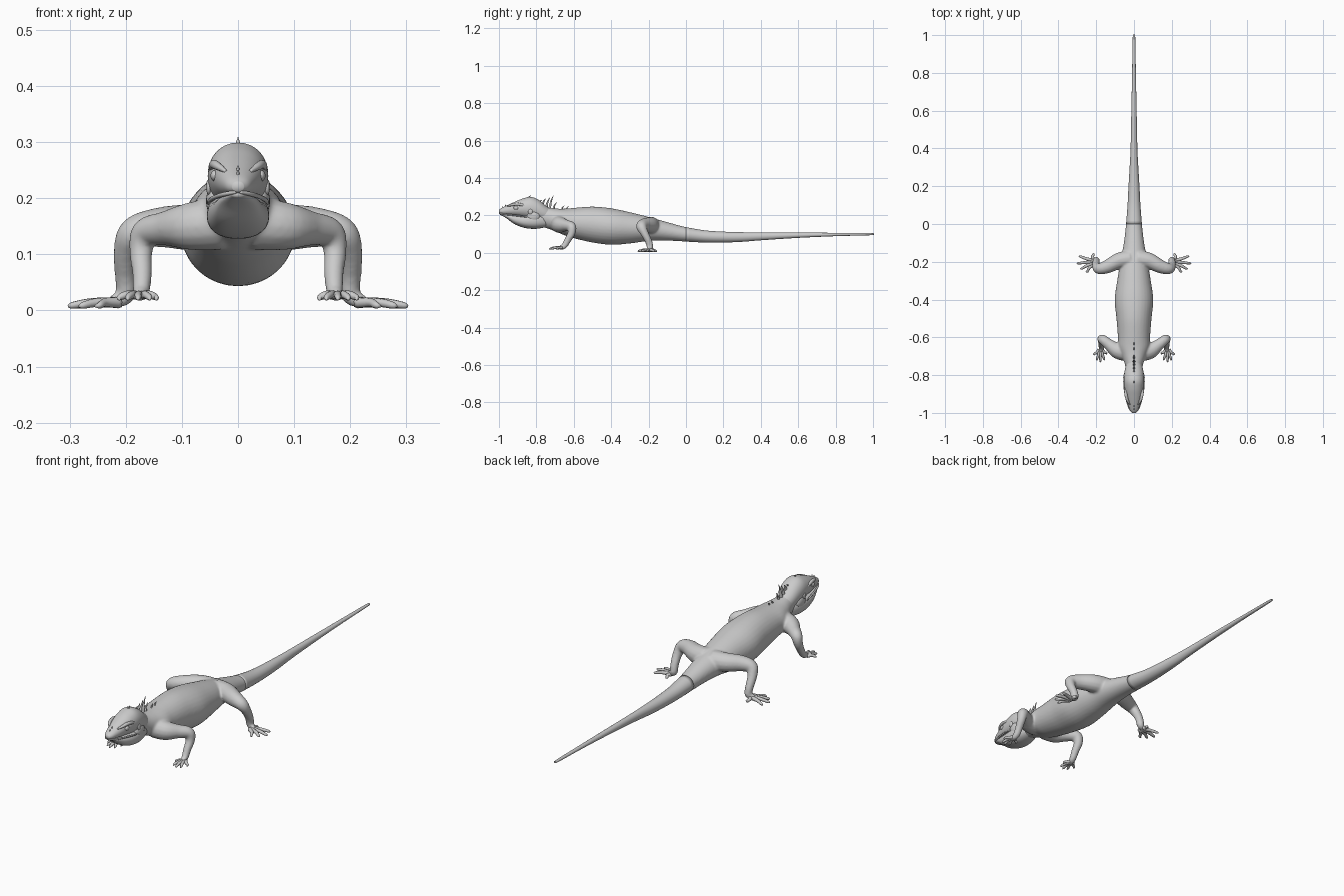
import bpy, bmesh, math
from mathutils import Vector


def smooth_path(pts, n):
    """Catmull-Rom interpolation of equal-length tuples."""
    out = []
    for i in range(len(pts) - 1):
        p0, p1, p2, p3 = pts[max(i - 1, 0)], pts[i], pts[i + 1], pts[min(i + 2, len(pts) - 1)]
        for k in range(n):
            t = k / n
            out.append([0.5 * (2 * b + (c - a) * t + (2 * a - 5 * b + 4 * c - d) * t * t
                               + (3 * b - a - 3 * c + d) * t ** 3)
                        for a, b, c, d in zip(p0, p1, p2, p3)])
    out.append(list(pts[-1]))
    return out


def skin(name, rings):
    """Bridge closed rings of points into a capped smooth mesh."""
    bm = bmesh.new()
    loops = [[bm.verts.new(p) for p in r] for r in rings]
    for a, b in zip(loops, loops[1:]):
        for i in range(len(a)):
            j = (i + 1) % len(a)
            bm.faces.new((a[i], a[j], b[j], b[i]))
    bm.faces.new(loops[0])
    bm.faces.new(loops[-1])
    bmesh.ops.recalc_face_normals(bm, faces=bm.faces)
    for f in bm.faces:
        f.smooth = True
    me = bpy.data.meshes.new(name)
    bm.to_mesh(me)
    bm.free()
    ob = bpy.data.objects.new(name, me)
    bpy.context.collection.objects.link(ob)
    return ob


def loft(name, sections, power=1.0, n=5, sides=32):
    """Sections along y: (y, half width, top z, bottom z)."""
    rings = []
    for y, w, top, bot in smooth_path(sections, n):
        c, h, ring = (top + bot) / 2, (top - bot) / 2, []
        for i in range(sides):
            a = 2 * math.pi * i / sides
            u, v = math.cos(a), math.sin(a)
            ring.append((w * math.copysign(abs(u) ** power, u), y,
                         c + h * math.copysign(abs(v) ** power, v)))
        rings.append(ring)
    return skin(name, rings)


def tube(name, pts, side=1, n=5, sides=14):
    """Round limb through (x, y, z, radius) points, mirrored by side."""
    path = smooth_path(pts, n)
    pos = [Vector((p[0] * side, p[1], p[2])) for p in path]
    rings, ref = [], Vector((0.1, 0.2, 1))
    for i, p in enumerate(pos):
        t = (pos[min(i + 1, len(pos) - 1)] - pos[max(i - 1, 0)]).normalized()
        ref = (ref - t * ref.dot(t)).normalized()
        other = t.cross(ref)
        rings.append([p + path[i][3] * (math.cos(a) * ref + math.sin(a) * other)
                      for a in (2 * math.pi * k / sides for k in range(sides))])
    return skin(name, rings)


def ball(name, loc, scale):
    bpy.ops.mesh.primitive_uv_sphere_add(segments=20, ring_count=12, radius=1, location=loc)
    ob = bpy.context.object
    ob.name, ob.scale = name, scale
    for f in ob.data.polygons:
        f.use_smooth = True
    return ob


# Trunk from neck to tail root
TAIL = [(0.0, .042, .137, .060), (0.1, .034, .120, .055)]
body = loft("body", [
    (-.80, .040, .270, .145), (-.75, .046, .245, .133), (-.70, .064, .237, .115),
    (-.65, .083, .236, .094), (-.60, .085, .240, .078), (-.50, .093, .247, .055),
    (-.40, .102, .238, .043), (-.30, .089, .217, .050), (-.20, .072, .192, .063),
    (-.10, .054, .164, .065)] + TAIL)

# Tail
loft("tail", TAIL + [
    (.2, .029, .113, .055), (.3, .023, .110, .059), (.4, .018, .109, .067),
    (.6, .014, .108, .080), (.8, .010, .107, .089), (.985, .007, .106, .094),
    (1.0, .003, .103, .097)], n=4, sides=24)

limbs = []
for s, tag in ((1, "left"), (-1, "right")):
    # Legs with palms, later fused into the trunk
    limbs.append(tube("front_leg_" + tag, [
        (.03, -.68, .155, .048), (.085, -.672, .150, .043), (.13, -.640, .146, .031),
        (.165, -.612, .138, .026), (.173, -.612, .105, .021), (.171, -.632, .068, .018),
        (.172, -.650, .038, .016), (.175, -.668, .028, .013), (.177, -.682, .025, .009)], s))
    limbs.append(tube("hind_leg_" + tag, [
        (.02, -.185, .145, .048), (.08, -.195, .148, .043), (.14, -.225, .148, .036),
        (.185, -.237, .138, .029), (.200, -.222, .105, .022), (.201, -.200, .062, .019),
        (.200, -.192, .030, .018), (.214, -.196, .018, .014), (.232, -.202, .014, .010)], s))
    # Fingers
    for i, (x, y) in enumerate([(.146, -.690), (.158, -.722), (.178, -.732),
                                (.196, -.722), (.211, -.695)]):
        bx = .168 + .0045 * i
        tube(f"finger_{tag}_{i}", [
            (bx, -.664, .027, .008), ((bx + x) / 2, (y - .668) / 2, .028, .007),
            (x, y + .008, .023, .0055), (x, y, .019, .0015)], s, 4, 8)
    # Toes
    for i, (x, y) in enumerate([(.255, -.252), (.284, -.236), (.303, -.208),
                                (.292, -.172), (.222, -.160)]):
        by = -.212 + .006 * i
        tube(f"toe_{tag}_{i}", [
            (.212, by, .014, .010), ((.218 + x) / 2, (by + y) / 2, .014, .008),
            (x - .008, y, .009, .006), (x, y, .007, .0015)], s, 4, 8)
    # Eye, brow, ear, nostril, cheek and back-of-head bulge
    ball("eye_" + tag, (s * .041, -.908, .240), (.008, .014, .010))
    tube("brow_" + tag, [(.022, -.955, .248, .003), (.036, -.93, .257, .007),
                         (.043, -.90, .260, .008), (.046, -.87, .254, .006),
                         (.046, -.85, .245, .002)], s)
    ball("ear_" + tag, (s * .052, -.832, .220), (.005, .012, .014))
    ball("nostril_" + tag, (s * .015, -.985, .222), (.004, .005, .004))
    ball("cheek_" + tag, (s * .040, -.815, .195), (.017, .035, .030))
    tube("lip_" + tag, [(.004, -.998, .211, .003), (.024, -.978, .207, .004),
                        (.040, -.93, .202, .004), (.050, -.88, .196, .004),
                        (.053, -.85, .190, .002)], s)

# Fuse trunk and legs with soft joints
bpy.ops.object.select_all(action='DESELECT')
for ob in limbs + [body]:
    ob.select_set(True)
bpy.context.view_layer.objects.active = body
bpy.ops.object.join()
body.name = "trunk_and_legs"
m = body.modifiers.new("fuse", 'REMESH')
m.mode, m.voxel_size, m.use_smooth_shade = 'VOXEL', .005, True
m = body.modifiers.new("soften", 'SMOOTH')
m.factor, m.iterations = .5, 9

# Head: skull and hanging jaw
loft("skull", [
    (-1.0, .010, .229, .212), (-.985, .022, .240, .206), (-.95, .034, .257, .200),
    (-.91, .044, .275, .195), (-.87, .051, .291, .188), (-.83, .054, .299, .180),
    (-.79, .051, .284, .172), (-.75, .043, .252, .165), (-.72, .030, .232, .165)], .95)
loft("jaw", [
    (-.994, .010, .211, .203), (-.96, .031, .209, .185), (-.92, .045, .205, .155),
    (-.87, .054, .205, .135), (-.82, .055, .210, .128), (-.78, .049, .210, .131),
    (-.74, .036, .200, .140)], .85)

# Crest spikes on nape, back and snout: (y, base z, tip y, tip z, radius)
spikes = [(-.785, .270, -.768, .283, .007), (-.768, .255, -.750, .290, .008),
          (-.748, .244, -.727, .297, .008), (-.730, .237, -.708, .309, .008),
          (-.710, .234, -.690, .272, .007), (-.665, .232, -.650, .252, .005),
          (-.640, .233, -.625, .250, .005), (-.84, .292, -.828, .307, .006),
          (-.975, .240, -.979, .250, .004), (-.96, .248, -.963, .258, .004)]
for i, (y, z, ty, tz, r) in enumerate(spikes):
    tube(f"crest_spike_{i}", [(0, y, z - .008, r), (0, (y + ty) / 2 - .003, (z + tz) / 2, r * .6),
                              (0, ty, tz, .0006)], 1, 3, 8)
